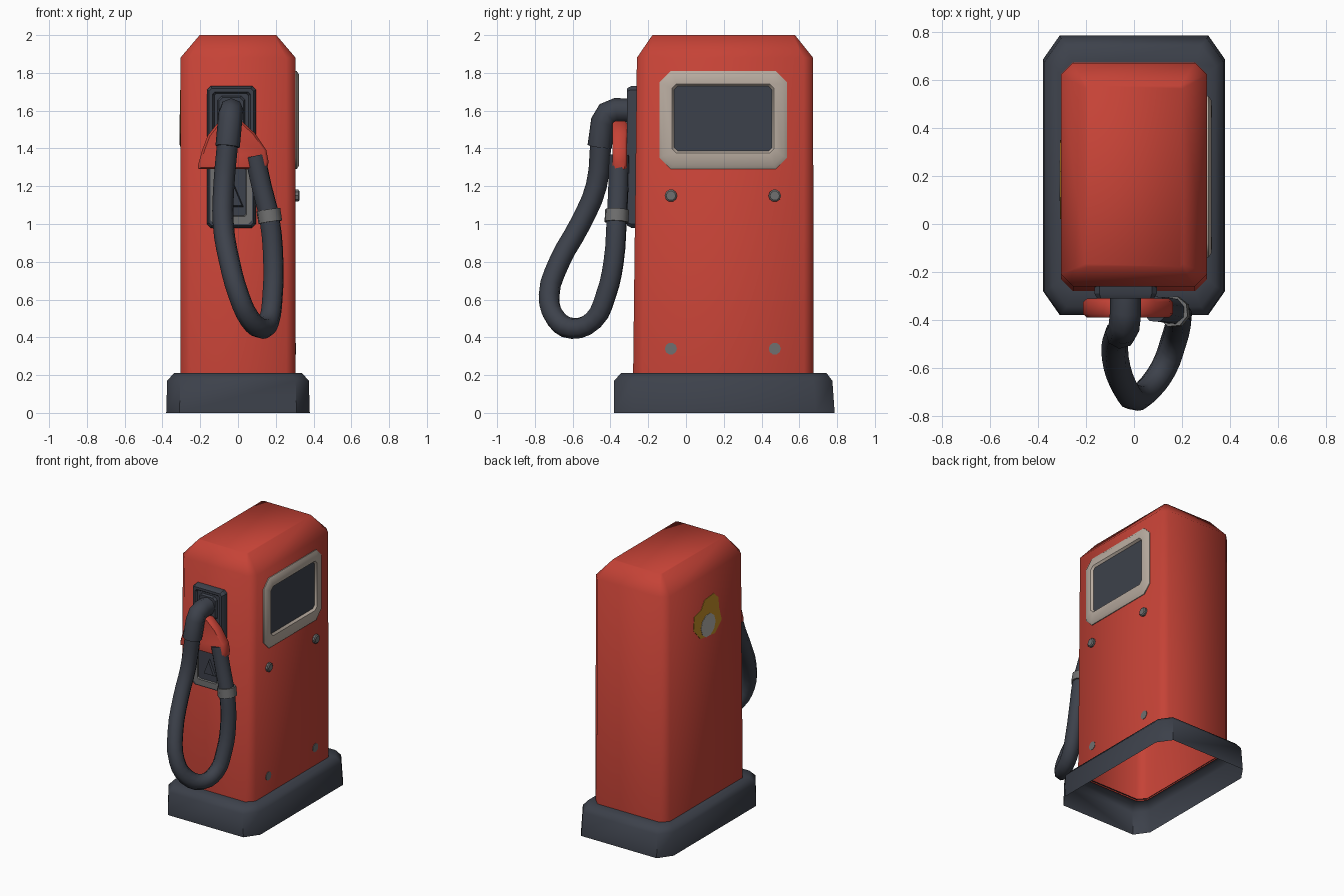
import bpy, bmesh, math
from mathutils import Vector

if "Cube" in bpy.data.objects:
    bpy.data.objects.remove(bpy.data.objects["Cube"])

def mat(name, rgb):
    m = bpy.data.materials.new(name)
    m.diffuse_color = (*rgb, 1)
    m.use_nodes = True
    m.node_tree.nodes["Principled BSDF"].inputs["Base Color"].default_value = m.diffuse_color
    return m

RED = mat("red_paint", (0.56, 0.055, 0.037))
DARK = mat("dark_rubber", (0.046, 0.053, 0.07))
CREAM = mat("cream_trim", (0.48, 0.41, 0.35))
GREY = mat("grey_metal", (0.16, 0.16, 0.16))
GOLD = mat("gold_sticker", (0.55, 0.27, 0.02))
PALE = mat("pale_sticker", (0.45, 0.43, 0.40))

# axis mappings: (u, v, w) -> xyz
UP = lambda u, v, w: (u, v, w)       # rings in xy, lofted along z
FRONT = lambda u, v, w: (u, w, v)    # rings in xz, lofted along y
SIDE = lambda u, v, w: (w, u, v)     # rings in yz, lofted along x

def finish(ob, material, angle):
    ob.data.materials.clear()
    ob.data.materials.append(material)
    bpy.ops.object.select_all(action='DESELECT')
    ob.select_set(True)
    bpy.context.view_layer.objects.active = ob
    bpy.ops.object.shade_smooth_by_angle(angle=math.radians(angle))
    return ob

def rect(u0, u1, v0, v1, cu, cv=None):
    """Rectangle with cut corners, eight points."""
    cv = cu if cv is None else cv
    return [(u0 + cu, v0), (u1 - cu, v0), (u1, v0 + cv), (u1, v1 - cv),
            (u1 - cu, v1), (u0 + cu, v1), (u0, v1 - cv), (u0, v0 + cv)]

def disc(u, v, r, n=10):
    return [(u + r * math.cos(2 * math.pi * i / n), v + r * math.sin(2 * math.pi * i / n))
            for i in range(n)]

def loft(name, material, axes, rings, cap0=False, cap1=True, angle=50):
    """rings: list of (points, w)."""
    bm = bmesh.new()
    vs = [[bm.verts.new(axes(u, v, w)) for u, v in pts] for pts, w in rings]
    n = len(vs[0])
    for a, b in zip(vs, vs[1:]):
        for i in range(n):
            j = (i + 1) % n
            bm.faces.new((a[i], a[j], b[j], b[i]))
    if cap0:
        bm.faces.new(vs[0][::-1])
    if cap1:
        bm.faces.new(vs[-1])
    bmesh.ops.recalc_face_normals(bm, faces=bm.faces)
    me = bpy.data.meshes.new(name)
    bm.to_mesh(me)
    bm.free()
    ob = bpy.data.objects.new(name, me)
    bpy.context.collection.objects.link(ob)
    return finish(ob, material, angle)

def tube(name, material, points, radius, smooth=True):
    cu = bpy.data.curves.new(name, 'CURVE')
    cu.dimensions = '3D'
    cu.bevel_depth = radius
    cu.bevel_resolution = 2
    cu.resolution_u = 3
    cu.use_fill_caps = True
    sp = cu.splines.new('BEZIER' if smooth else 'POLY')
    pts = sp.bezier_points if smooth else sp.points
    pts.add(len(points) - 1)
    for p, co in zip(pts, points):
        if smooth:
            p.co = co
            p.handle_left_type = p.handle_right_type = 'AUTO'
        else:
            p.co = (*co, 1)
    ob = bpy.data.objects.new(name, cu)
    bpy.context.collection.objects.link(ob)
    bpy.ops.object.select_all(action='DESELECT')
    ob.select_set(True)
    bpy.context.view_layer.objects.active = ob
    bpy.ops.object.convert(target='MESH')
    return finish(bpy.context.object, material, 60)

# base: hollow plinth, open underneath, with a flange meeting the body
loft("base", DARK, UP, [
    (rect(-.38, .38, -.38, .787, .07, .10), 0),
    (rect(-.375, .375, -.38, .775, .07, .10), .17),
    (rect(-.34, .34, -.345, .745, .06, .085), .21),
    (rect(-.30, .30, -.27, .665, .05), .21)], cap1=False)

# cabinet: open bottom, bevelled top
loft("cabinet", RED, UP, [
    (rect(-.305, .305, -.28, .675, .05), .20),
    (rect(-.305, .305, -.26, .673, .05), 1.88),
    (rect(-.203, .203, -.178, .577, .012), 2.0)], angle=60)

# display window on the right side
loft("window_frame", CREAM, SIDE, [
    (rect(-.14, .535, 1.29, 1.81, .06), .295),
    (rect(-.14, .535, 1.29, 1.81, .06), .311),
    (rect(-.12, .515, 1.31, 1.79, .05), .324),
    (rect(-.075, .467, 1.375, 1.742, .025), .324),
    (rect(-.06, .452, 1.39, 1.727, .015), .306)], cap1=False)
loft("window_glass", DARK, SIDE, [
    (rect(-.065, .457, 1.385, 1.732, .015), .302),
    (rect(-.065, .457, 1.385, 1.732, .015), .309)])

# bolts under the window and near the base
for y, side in ((-.08, "front"), (.47, "rear")):
    loft("upper_bolt_" + side, GREY, SIDE, [
        (disc(y, 1.15, .033), .30), (disc(y, 1.15, .033), .319),
        (disc(y, 1.15, .025), .325)], angle=30)
    loft("lower_bolt_" + side, GREY, SIDE, [
        (disc(y, .34, .032), .30), (disc(y, .34, .032), .308)], angle=30)

# plain sticker on the left side
blob = [(.05, 1.58), (.02, 1.48), (.10, 1.41), (.27, 1.43), (.35, 1.52),
        (.34, 1.62), (.26, 1.64), (.22, 1.70), (.11, 1.71), (.06, 1.66)]
loft("sticker", GOLD, SIDE, [(blob, -.303), (blob, -.308)])
spot = disc(.18, 1.50, .085)
loft("sticker_spot", PALE, SIDE, [(spot, -.307), (spot, -.310)])

# nozzle holder on the front, with a recessed face
def inset(d, c):
    return rect(-.165 + d, .095 - d, .98 + d, 1.73 - d, c)
loft("nozzle_holder", DARK, FRONT, [
    (inset(0, .02), -.25), (inset(0, .02), -.29), (inset(.012, .015), -.312),
    (inset(.03, .012), -.312), (inset(.04, .01), -.296)], angle=30)
loft("holder_socket", DARK, FRONT, [
    (rect(-.11, .04, 1.50, 1.68, .02), -.29),
    (rect(-.10, .03, 1.51, 1.67, .02), -.312)], angle=30)
loft("holder_lower_trim", GREY, FRONT, [
    (rect(-.145, .075, 1.0, 1.32, .02), -.29),
    (rect(-.145, .075, 1.0, 1.32, .02), -.314),
    (rect(-.115, .045, 1.04, 1.30, .01), -.314),
    (rect(-.110, .040, 1.045, 1.295, .01), -.298)], cap1=False, angle=30)
loft("holder_lower_panel", DARK, FRONT, [
    (rect(-.125, .055, 1.035, 1.31, .01), -.295),
    (rect(-.125, .055, 1.035, 1.31, .01), -.302)])
loft("holder_rib", DARK, FRONT, [
    ([(-.07, 1.09), (.03, 1.09), (-.02, 1.21)], -.30),
    ([(-.06, 1.097), (.02, 1.097), (-.02, 1.195)], -.318)], angle=30)

# red hand guard
guard = [(-.21, 1.29), (.155, 1.29), (.162, 1.33), (.15, 1.39), (.09, 1.48),
         (.02, 1.545), (-.10, 1.545), (-.16, 1.47), (-.19, 1.39), (-.212, 1.31)]
mid = Vector((-.025, 1.41))
small = [tuple(mid + (Vector(p) - mid) * .92) for p in guard]
loft("hand_guard", RED, FRONT, [
    (small, -.312), (guard, -.325), (guard, -.375), (small, -.39)], cap0=True)

# nozzle elbow
tube("nozzle", DARK, [(-.035, -.27, 1.60), (-.035, -.37, 1.602), (-.040, -.415, 1.585),
                      (-.043, -.44, 1.54), (-.055, -.457, 1.41)], .065, smooth=False)

# hanging hose
tube("hose", DARK, [
    (-.053, -.45, 1.45), (-.075, -.475, 1.2), (-.078, -.56, 1.0), (-.045, -.67, .8),
    (.005, -.725, .62), (.06, -.69, .50), (.125, -.60, .447), (.165, -.49, .49),
    (.183, -.425, .62), (.187, -.383, .8), (.168, -.367, 1.02), (.125, -.358, 1.2),
    (.09, -.355, 1.36)], .056)

# metal collar on the hose
tube("hose_collar", GREY, [(.171, -.368, 1.01), (.161, -.365, 1.075)], .066, smooth=False)
